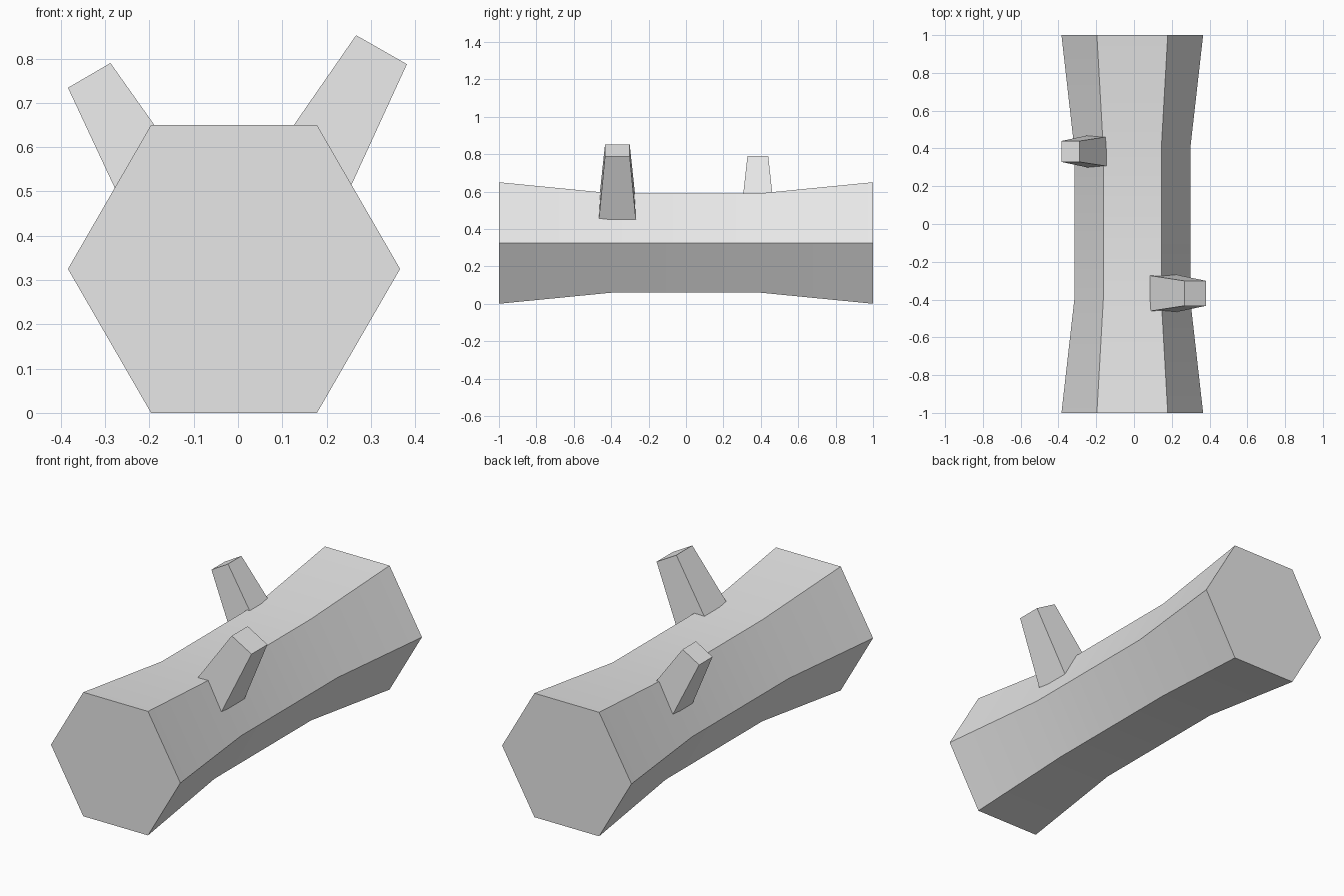
import bpy
import bmesh
import math
from mathutils import Vector

cube = bpy.data.objects.get("Cube")
if cube:
    bpy.data.objects.remove(cube, do_unlink=True)

CENTRE = Vector((-0.009, 0, 0.325))

grey = bpy.data.materials.new("plain grey")
grey.use_nodes = True
colour = (0.8, 0.8, 0.8, 1)
grey.diffuse_color = colour
grey.node_tree.nodes["Principled BSDF"].inputs["Base Color"].default_value = colour


def loft(name, rings):
    """Skin a closed solid through rings of equal point counts."""
    bm = bmesh.new()
    loops = [[bm.verts.new(p) for p in ring] for ring in rings]
    for a, b in zip(loops, loops[1:]):
        for i in range(len(a)):
            j = (i + 1) % len(a)
            bm.faces.new((a[i], a[j], b[j], b[i]))
    bm.faces.new(loops[0])
    bm.faces.new(loops[-1])
    bmesh.ops.recalc_face_normals(bm, faces=bm.faces[:])
    mesh = bpy.data.meshes.new(name)
    bm.to_mesh(mesh)
    bm.free()
    mesh.materials.append(grey)
    obj = bpy.data.objects.new(name, mesh)
    bpy.context.collection.objects.link(obj)
    return obj


def hexagon(y, radius):
    angles = [math.radians(60 * i) for i in range(6)]
    return [CENTRE + Vector((radius * math.cos(a), y, radius * math.sin(a))) for a in angles]


def branch(name, tip, lean, length, tip_half, base_half):
    """Square tapered stub leaning sideways, with its root inside the trunk."""
    axis = Vector((math.sin(lean), 0, math.cos(lean)))
    across = Vector((math.cos(lean), 0, -math.sin(lean)))
    depth = Vector((0, 1, 0))
    rings = []
    for centre, half in ((tip - axis * length, base_half), (tip, tip_half)):
        rings.append([centre + half * (across * u + depth * v)
                      for u, v in ((-1, -1), (1, -1), (1, 1), (-1, 1))])
    return loft(name, rings)


# Six-sided trunk with a narrower waist
trunk = loft("trunk", [hexagon(y, r) for y, r in
                       ((-1, 0.375), (-0.4, 0.307), (0.4, 0.307), (1, 0.375))])
bpy.ops.object.select_all(action="DESELECT")
trunk.select_set(True)
bpy.context.view_layer.objects.active = trunk
bpy.ops.object.shade_smooth_by_angle(angle=math.radians(30))

# Two cut-off branches
branch("left_branch", Vector((0.324, -0.367, 0.82)), math.radians(29.7), 0.5, 0.066, 0.11)
branch("right_branch", Vector((-0.336, 0.384, 0.762)), math.radians(-30.2), 0.4, 0.0555, 0.0915)
